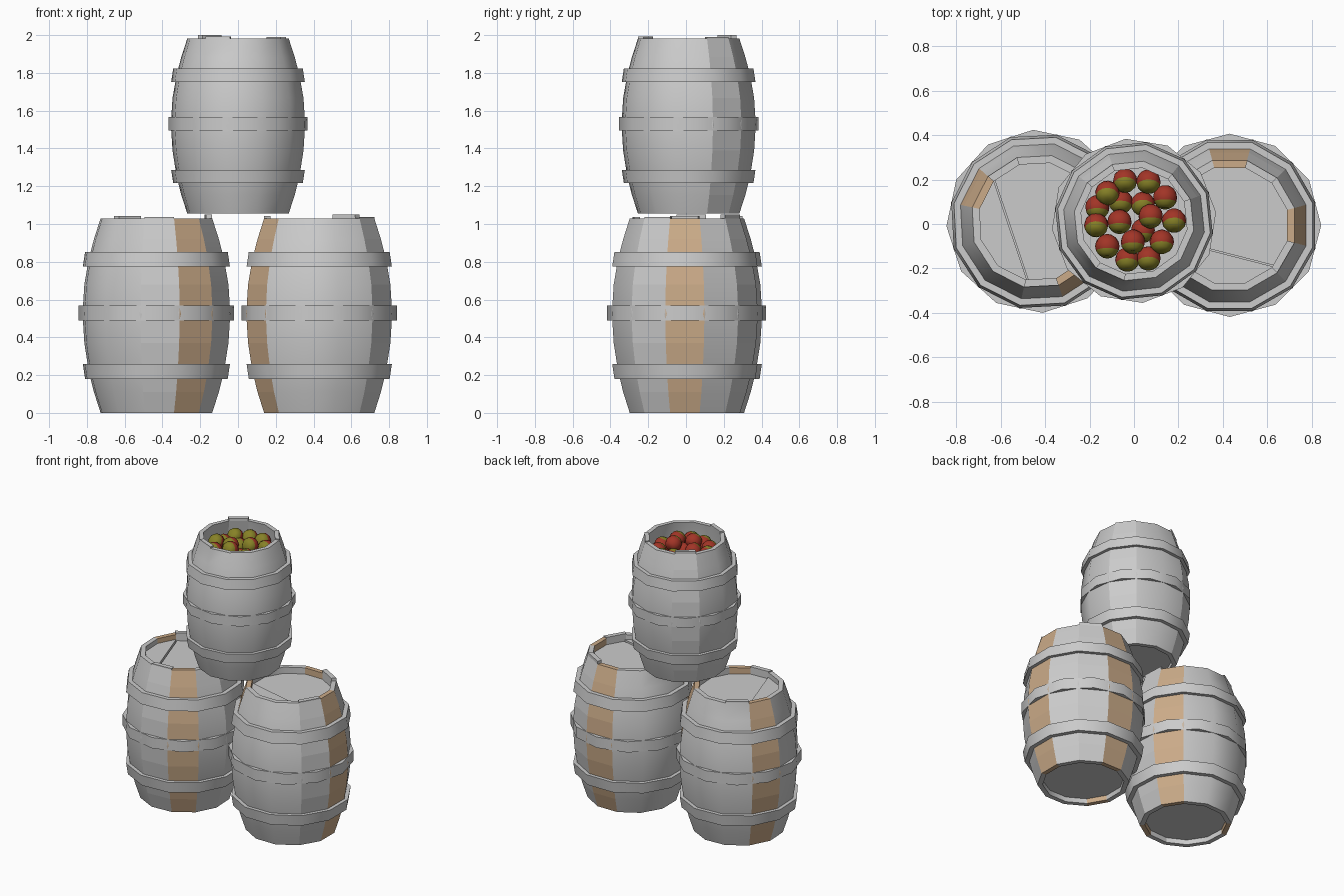
import bpy, bmesh, math, random
from mathutils import Vector, Matrix, Euler

if "Cube" in bpy.data.objects:
    bpy.data.objects.remove(bpy.data.objects["Cube"])

random.seed(4)
SIDES = 12
STEP = 2 * math.pi / SIDES


def material(name, color):
    m = bpy.data.materials.new(name)
    m.diffuse_color = (*color, 1)
    m.use_nodes = True
    m.node_tree.nodes["Principled BSDF"].inputs["Base Color"].default_value = m.diffuse_color
    return m


GREY = material("plain_wood", (0.8, 0.8, 0.8))
TAN = material("tan_wood", (0.60, 0.41, 0.25))
DULL = material("dull_wood", (0.58, 0.56, 0.55))
RED = material("apple_red", (0.36, 0.035, 0.02))
OLIVE = material("apple_olive", (0.24, 0.22, 0.02))


def finish(bm, name, place, mats=(), smooth=None):
    mesh = bpy.data.meshes.new(name)
    bm.to_mesh(mesh)
    bm.free()
    ob = bpy.data.objects.new(name, mesh)
    bpy.context.collection.objects.link(ob)
    for m in mats:
        mesh.materials.append(m)
    ob.matrix_world = place
    if smooth:
        bpy.ops.object.select_all(action='DESELECT')
        ob.select_set(True)
        bpy.context.view_layer.objects.active = ob
        bpy.ops.object.shade_smooth_by_angle(angle=math.radians(smooth))
    return ob


def lathe(bm, profile, closed=False, turn=0.0):
    """Spin (radius, z) points round z; returns faces as grid[side][segment]."""
    rings = []
    for k in range(SIDES):
        a = (k - 0.5) * STEP + turn
        rings.append([bm.verts.new((r * math.cos(a), r * math.sin(a), z)) for r, z in profile])
    n = len(profile)
    grid = []
    for k in range(SIDES):
        p, q = rings[k], rings[(k + 1) % SIDES]
        grid.append([bm.faces.new((p[i], q[i], q[(i + 1) % n], p[(i + 1) % n]))
                     for i in range(n if closed else n - 1)])
    return grid


def disc(bm, radius, z):
    ring = [((k - 0.5) * STEP) for k in range(SIDES)]
    bm.faces.new([bm.verts.new((radius * math.cos(a), radius * math.sin(a), z)) for a in ring])


def barrel(label, place, tan, is_open):
    # staves: outer curve, rim and inner wall in one profile
    inner = [(0.268, 1.03), (0.30, 0.84), (0.30, 0.76)] if is_open else [(0.268, 1.03), (0.268, 0.96)]
    profile = [(0.268, 0.04), (0.268, 0), (0.302, 0), (0.338, 0.11), (0.366, 0.22), (0.39, 0.37),
               (0.400, 0.525), (0.39, 0.68), (0.366, 0.815), (0.338, 0.92), (0.302, 1.03)] + inner
    rim = 10
    bm = bmesh.new()
    grid = lathe(bm, profile)
    for side, index in [(s, 1) for s in tan] + [(2, 2), (11, 2)]:
        for f in grid[side]:
            f.material_index = index
    # a few staves stand taller than the rest
    for side, lift in ((2, 0.02), (11, 0.008), (6, 0.012)):
        new = bmesh.ops.extrude_discrete_faces(bm, faces=[grid[side][rim]])['faces'][0]
        bmesh.ops.translate(bm, verts=new.verts, vec=(0, 0, lift))
    bmesh.ops.recalc_face_normals(bm, faces=bm.faces)
    staves = finish(bm, label + "_staves", place, (GREY, TAN, DULL), 35)
    for p in staves.data.polygons:
        if p.material_index:
            p.use_smooth = False

    # hoops: slightly conical bands, the middle one turned half a side
    for part, z, low, high, turn in (("lower", 0.18, 0.386, 0.398, 0),
                                     ("middle", 0.49, 0.412, 0.412, STEP / 2),
                                     ("upper", 0.775, 0.398, 0.386, 0)):
        bm = bmesh.new()
        lathe(bm, [(low - 0.045, z), (low, z), (high, z + 0.078), (high - 0.045, z + 0.078)], True, turn)
        bmesh.ops.recalc_face_normals(bm, faces=bm.faces)
        finish(bm, f"{label}_{part}_hoop", place, (), 35)

    # bottom board
    bm = bmesh.new()
    disc(bm, 0.27, 0.035)
    bmesh.ops.reverse_faces(bm, faces=bm.faces)
    finish(bm, label + "_bottom", place)

    # inside floor, or a lid of two boards with a small step
    if is_open:
        bm = bmesh.new()
        disc(bm, 0.30, 0.80)
        finish(bm, label + "_floor", place)
        return
    for part, sign, z in (("large", 1, 0.985), ("small", -1, 0.995)):
        bm = bmesh.new()
        disc(bm, 0.27, z)
        normal = Vector((0.25, 0.97, 0)).normalized() * sign
        bmesh.ops.bisect_plane(bm, geom=bm.verts[:] + bm.edges[:] + bm.faces[:],
                               plane_co=Vector((0.07, -0.15, z)) + normal * 0.003,
                               plane_no=normal, clear_inner=True)
        ret = bmesh.ops.extrude_face_region(bm, geom=bm.faces[:])
        bmesh.ops.translate(bm, vec=(0, 0, -0.03),
                            verts=[v for v in ret['geom'] if isinstance(v, bmesh.types.BMVert)])
        bmesh.ops.recalc_face_normals(bm, faces=bm.faces)
        finish(bm, f"{label}_{part}_lid_board", place)


def place(x, y, z, deg, scale=1.0):
    return (Matrix.Translation((x, y, z)) @ Matrix.Rotation(math.radians(deg), 4, 'Z')
            @ Matrix.Scale(scale, 4))


barrel("left_barrel", place(-0.432, 0.012, 0, -57), (0, 3, 7), False)
barrel("right_barrel", place(0.43, -0.006, 0, 0), (0, 3, 7), False)
barrel("top_barrel", place(0, 0.014, 1.055, 66, 0.9), (), True)

# apples heaped in the open barrel
APPLES = [(-0.04, 0.195, 1.89), (0.065, 0.19, 1.895), (-0.12, 0.14, 1.90), (0.14, 0.12, 1.89),
          (-0.165, 0.075, 1.87), (-0.06, 0.10, 1.86), (0.04, 0.09, 1.86), (-0.17, -0.005, 1.90),
          (-0.065, 0.01, 1.90), (0.075, 0.035, 1.925), (0.18, 0.015, 1.88), (-0.005, -0.08, 1.92),
          (-0.12, -0.10, 1.89), (0.125, -0.08, 1.90), (-0.03, -0.16, 1.88), (0.065, -0.155, 1.885),
          (0.04, -0.03, 1.86)]
for i, pos in enumerate(APPLES):
    bm = bmesh.new()
    bmesh.ops.create_uvsphere(bm, u_segments=12, v_segments=8, radius=0.055)
    for v in bm.verts:
        # dimple both ends
        if math.hypot(v.co.x, v.co.y) < 0.001:
            v.co.z *= 0.85
    for f in bm.faces:
        if f.calc_center_median().z > 0.02:
            f.material_index = 1
    tilt = Euler((random.uniform(0.7, 1.4), 0, random.uniform(0, 6.28)), 'ZYX').to_matrix().to_4x4()
    finish(bm, f"apple_{i + 1}", Matrix.Translation(pos) @ tilt, (RED, OLIVE), 60)
